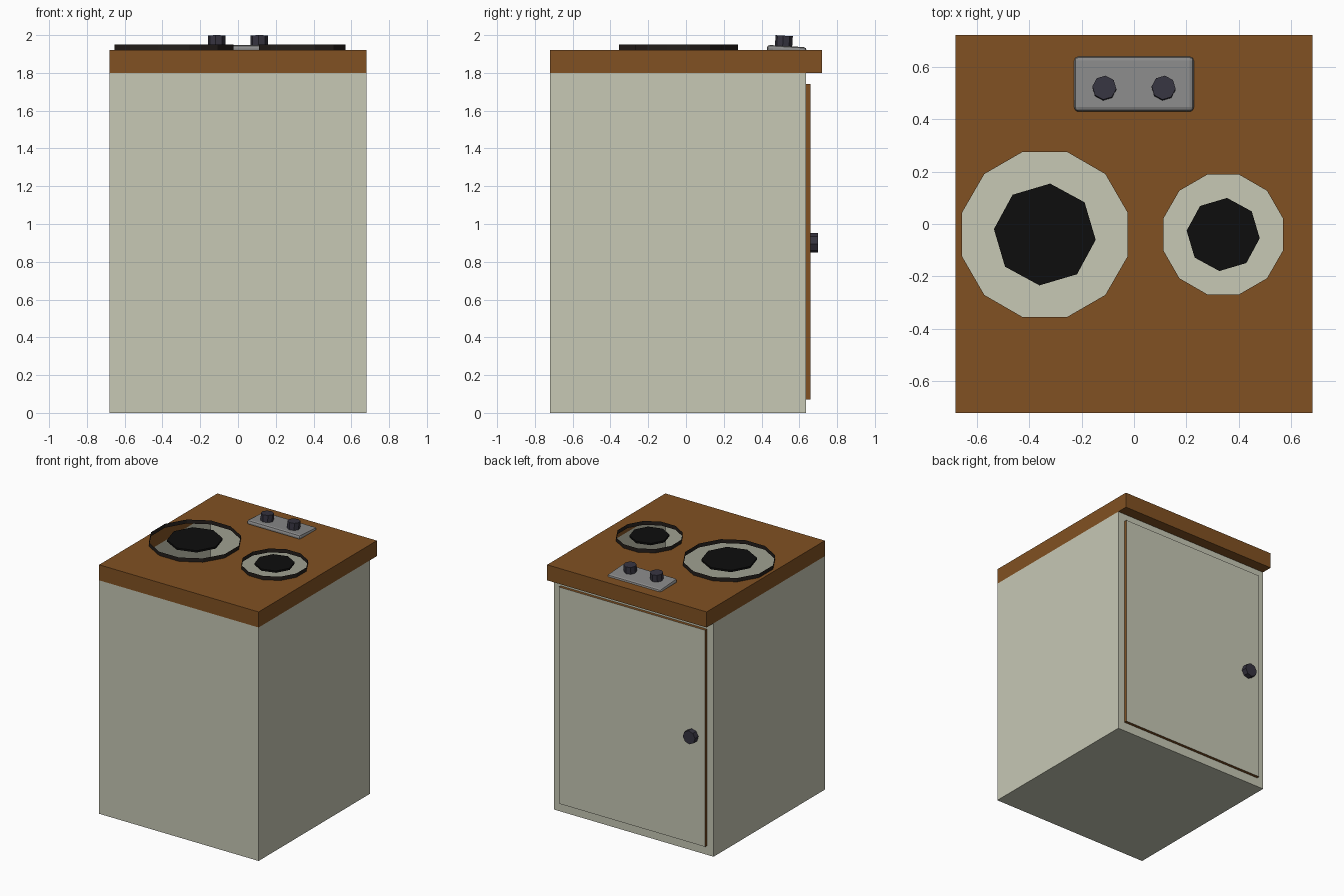
import bpy, bmesh
from math import radians, cos, sin, pi
from mathutils import Matrix, Vector

cube = bpy.data.objects.get("Cube")
if cube:
    bpy.data.objects.remove(cube, do_unlink=True)


def material(name, *rgb):
    # sRGB bytes to linear colour
    lin = [((c / 255 + 0.055) / 1.055) ** 2.4 for c in rgb] + [1]
    m = bpy.data.materials.new(name)
    m.use_nodes = True
    m.diffuse_color = lin
    bsdf = next(n for n in m.node_tree.nodes if n.type == 'BSDF_PRINCIPLED')
    bsdf.inputs["Base Color"].default_value = lin
    bsdf.inputs["Roughness"].default_value = 0.8
    return m


cream = material("cream paint", 199, 200, 181)
wood = material("brown wood", 129, 81, 34)
steel = material("grey metal", 138, 138, 138)
dark = material("dark plastic", 54, 52, 64)
black = material("black iron", 13, 13, 13)
rim_mat = material("dark rim", 36, 30, 27)


def finish(name, bm, *mats):
    mesh = bpy.data.meshes.new(name)
    bm.to_mesh(mesh)
    bm.free()
    for m in mats:
        mesh.materials.append(m)
    ob = bpy.data.objects.new(name, mesh)
    bpy.context.collection.objects.link(ob)
    return ob


def box(lo, hi):
    lo, hi = Vector(lo), Vector(hi)
    bm = bmesh.new()
    bmesh.ops.create_cube(bm, size=1, matrix=Matrix.Translation((lo + hi) / 2)
                          @ Matrix.Diagonal((*(hi - lo), 1)))
    return bm


def prism(name, centre, radius, depth, mat, tilt=0, sides=8, turn=-6):
    bm = bmesh.new()
    bmesh.ops.create_cone(
        bm, cap_ends=True, segments=sides, radius1=radius, radius2=radius, depth=depth,
        matrix=Matrix.Translation(centre) @ Matrix.Rotation(radians(tilt), 4, 'X')
        @ Matrix.Rotation(radians(turn), 4, 'Z'))
    return finish(name, bm, mat)


def loop(bm, points, z):
    verts = [bm.verts.new((x, y, z)) for x, y in points]
    return [bm.edges.new((v, verts[i - 1])) for i, v in enumerate(verts)]


def ring(x, y, r, n=12):
    return [(x + r * cos((i + .5) * 2 * pi / n), y + r * sin((i + .5) * 2 * pi / n))
            for i in range(n)]


W, FRONT, BACK, BODY_BACK = 0.68, -0.72, 0.72, 0.635
BODY_TOP, TOP = 1.80, 1.92
burners = {"large": (-0.34, -0.04, 0.326, 0.195), "small": (0.34, -0.04, 0.236, 0.14)}

# Hollow cabinet, open at the top
bm = box((-W, FRONT, 0), (W, BODY_BACK, BODY_TOP))
bmesh.ops.delete(bm, geom=[f for f in bm.faces if f.normal.z > .5], context='FACES_ONLY')
finish("cabinet", bm, cream)

# Worktop shell with burner openings and an underside at the overhang
bm = bmesh.new()
outer = loop(bm, [(-W, FRONT), (W, FRONT), (W, BACK), (-W, BACK)], TOP)
edges = list(outer)
for x, y, r, _ in burners.values():
    edges += loop(bm, ring(x, y, r), TOP)
bmesh.ops.triangle_fill(bm, use_beauty=True, edges=edges, normal=(0, 0, 1))
skirt = bmesh.ops.extrude_edge_only(bm, edges=outer)["geom"]
bmesh.ops.translate(bm, verts=[g for g in skirt if isinstance(g, bmesh.types.BMVert)],
                    vec=(0, 0, BODY_TOP - TOP))
bmesh.ops.recalc_face_normals(bm, faces=bm.faces)
if sum(f.normal.z * f.calc_area() for f in bm.faces) < 0:
    bmesh.ops.reverse_faces(bm, faces=bm.faces)
under = [(-W, BODY_BACK), (-W, BACK), (W, BACK), (W, BODY_BACK)]
bm.faces.new([bm.verts.new((x, y, BODY_TOP)) for x, y in under])
finish("worktop", bm, wood)

# Burner rims and floating hot plates
for name, (x, y, r, plate) in burners.items():
    bm = bmesh.new()
    wall = bmesh.ops.extrude_edge_only(bm, edges=loop(bm, ring(x, y, r), TOP))["geom"]
    bmesh.ops.translate(bm, verts=[g for g in wall if isinstance(g, bmesh.types.BMVert)],
                        vec=(0, 0, 0.03))
    bmesh.ops.recalc_face_normals(bm, faces=bm.faces)
    finish(name + "_burner_rim", bm, rim_mat)
    prism(name + "_hot_plate", (x, y, 1.943), plate, 0.014, black)

# Control panel, tilted slightly to the back, with two knobs
TILT = -3.5
panel = finish("control_panel", box((-.228, -.105, -.02), (.228, .105, .02)), steel)
panel.location = (0, 0.533, 1.922)
panel.rotation_euler.x = radians(TILT)
bevel = panel.modifiers.new("rounded edges", 'BEVEL')
bevel.width, bevel.segments = 0.016, 2
for side, x in (("right", -0.113), ("left", 0.113)):
    prism(side + "_knob", (x, 0.518, 1.967), 0.046, 0.06, dark, TILT)

# Door with a cream face and wooden edges, and its handle
bm = box((-.624, BODY_BACK, .07), (.624, .658, 1.74))
for f in bm.faces:
    f.material_index = 0 if f.normal.y > .5 else 1
finish("door", bm, cream, wood)
prism("door_handle", (-0.515, 0.678, 0.90), 0.052, 0.044, dark, 90)
